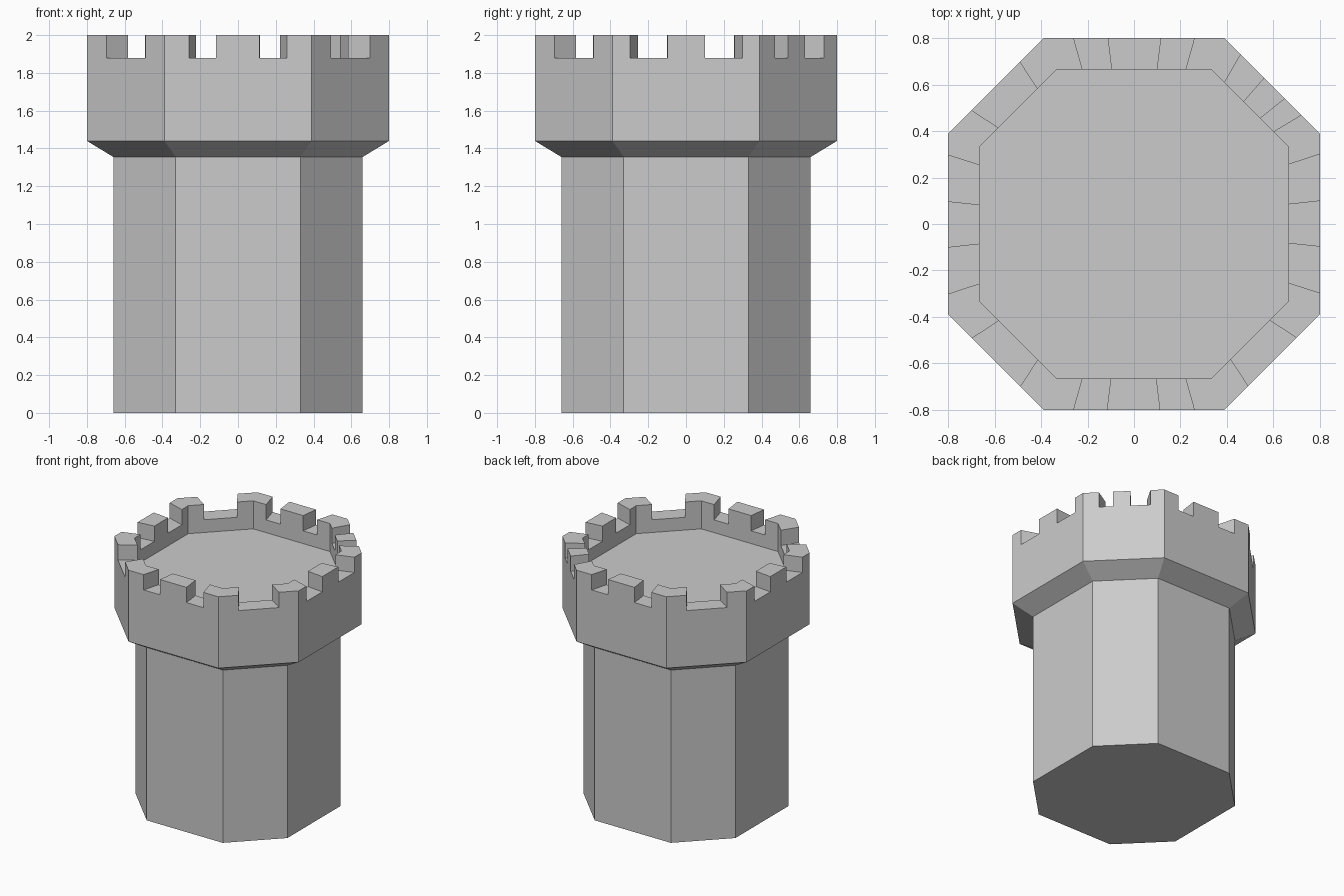
import bpy, bmesh, math
from mathutils import Vector

if "Cube" in bpy.data.objects:
    bpy.data.objects.remove(bpy.data.objects["Cube"])

# Notches along each parapet side, as fractions of its length,
# counter-clockwise from the right (+x) side
double_x = [(0.12, 0.375), (0.63, 0.885)]
double_y = [(0.167, 0.35), (0.645, 0.833)]
single = [(0.25, 0.755)]
uneven = [(0.195, 0.366), (0.585, 0.83)]
sides = [double_x, uneven, double_y, single, double_x, single, double_y, single]


def octagon(flat, corner):
    a, b = flat, corner
    return [Vector(p) for p in ((a, -b), (a, b), (b, a), (-b, a),
                                (-a, b), (-a, -b), (-b, -a), (b, -a))]


# Stations around the ring: (side, fraction), and whether a merlon starts there
stations, raised = [], []
for s, notches in enumerate(sides):
    stations.append((s, 0.0))
    raised.append(True)
    for start, end in notches:
        stations += [(s, start), (s, end)]
        raised += [False, True]

bm = bmesh.new()


def ring(flat, corner, z):
    o = octagon(flat, corner)
    return [bm.verts.new((*o[s].lerp(o[(s + 1) % 8], t), z)) for s, t in stations]


# Shaft, flare, outer wall, notch level, inner wall, floor
rings = [ring(*r) for r in ((0.66, 0.33, 0), (0.66, 0.33, 1.355),
                            (0.80, 0.39, 1.44), (0.80, 0.39, 1.88),
                            (0.665, 0.333, 1.88), (0.665, 0.333, 1.78))]
n = len(stations)
merlons = []
for k, (lo, hi) in enumerate(zip(rings, rings[1:])):
    for i in range(n):
        j = (i + 1) % n
        f = bm.faces.new((lo[i], lo[j], hi[j], hi[i]))
        if k == 3 and raised[i]:
            merlons.append(f)
bm.faces.new(rings[0][::-1])
bm.faces.new(rings[-1])

# Merlons raised from the wall top
ext = bmesh.ops.extrude_face_region(bm, geom=merlons)
bmesh.ops.delete(bm, geom=[f for f in merlons if f.is_valid], context='FACES_ONLY')
bmesh.ops.translate(bm, vec=(0, 0, 0.12),
                    verts=[v for v in ext["geom"] if isinstance(v, bmesh.types.BMVert)])

# Merge coplanar strips into clean flat faces
bmesh.ops.dissolve_limit(bm, angle_limit=math.radians(1), verts=bm.verts, edges=bm.edges)
bmesh.ops.recalc_face_normals(bm, faces=bm.faces)

mesh = bpy.data.meshes.new("tower")
bm.to_mesh(mesh)
bm.free()
bpy.context.collection.objects.link(bpy.data.objects.new("tower", mesh))
